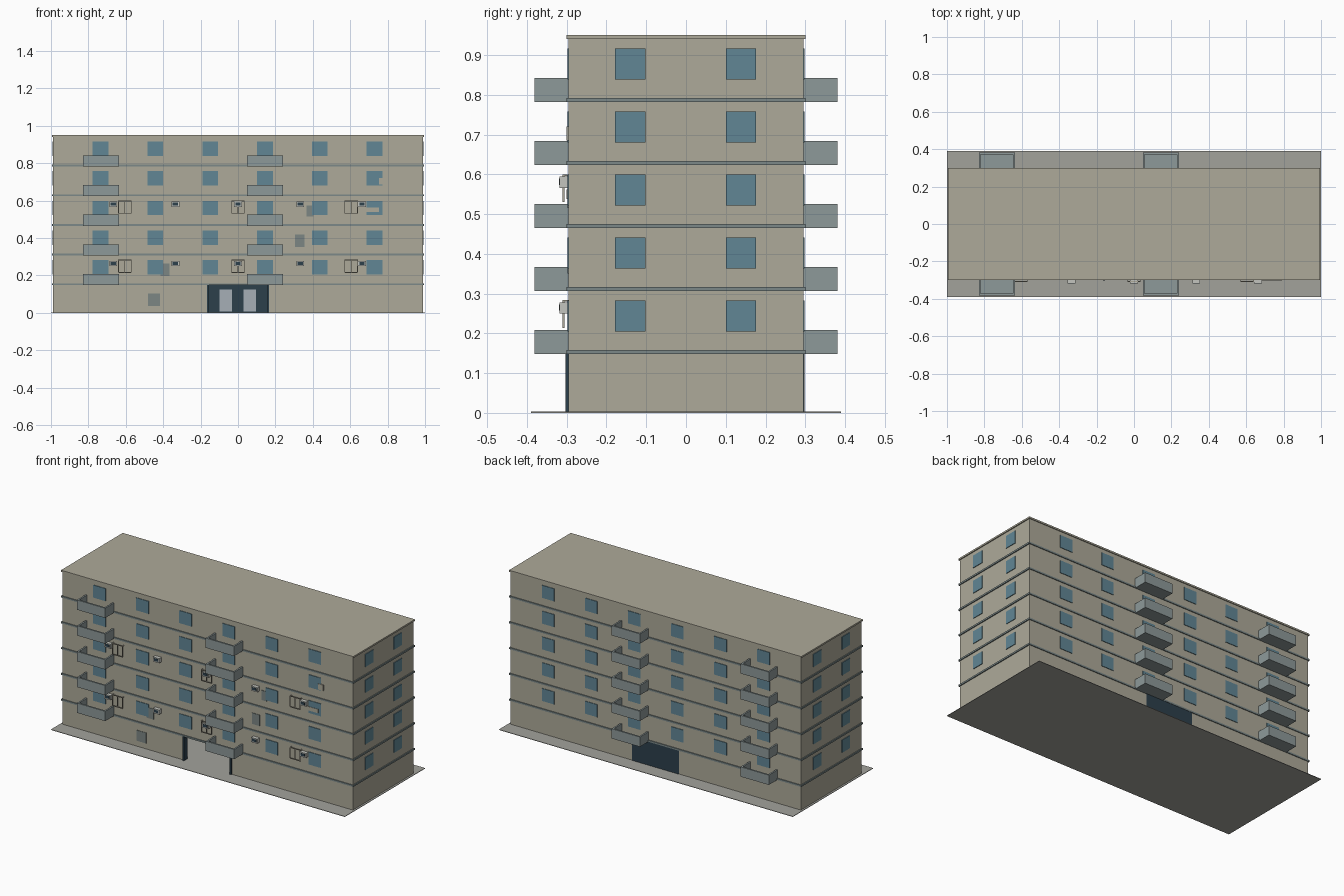
import bpy, bmesh

if "Cube" in bpy.data.objects:
    bpy.data.objects.remove(bpy.data.objects["Cube"])

def mat(name, rgb):
    m = bpy.data.materials.new(name)
    m.diffuse_color = (*rgb, 1)
    m.use_nodes = True
    m.node_tree.nodes["Principled BSDF"].inputs["Base Color"].default_value = m.diffuse_color
    return m

BEIGE = mat("plaster", (0.42, 0.40, 0.32))
SLATE = mat("slate_trim", (0.20, 0.25, 0.25))
BALC = mat("balcony_grey", (0.27, 0.32, 0.32))
GLASS = mat("window_blue", (0.12, 0.24, 0.30))
DARK = mat("door_dark", (0.025, 0.05, 0.07))
PANE = mat("door_pane", (0.38, 0.43, 0.47))
GREY = mat("concrete", (0.36, 0.36, 0.33))
PATCH = mat("worn_patch", (0.20, 0.24, 0.23))
WHITE = mat("unit_casing", (0.55, 0.56, 0.52))

def boxes(name, material, spans):
    """One object from a list of (x0, x1, y0, y1, z0, z1) boxes."""
    bm = bmesh.new()
    for x0, x1, y0, y1, z0, z1 in spans:
        vs = bmesh.ops.create_cube(bm, size=1)["verts"]
        for v in vs:
            v.co = ((x0 + x1) / 2 + v.co.x * (x1 - x0),
                    (y0 + y1) / 2 + v.co.y * (y1 - y0),
                    (z0 + z1) / 2 + v.co.z * (z1 - z0))
    me = bpy.data.meshes.new(name)
    bm.to_mesh(me)
    bm.free()
    me.materials.append(material)
    ob = bpy.data.objects.new(name, me)
    bpy.context.collection.objects.link(ob)
    return ob

X, Y, T = 0.988, 0.295, 0.02       # wall half sizes and thickness
DX, DZ = 0.16, 0.15                # doorway half width and height
STEP = 0.1585
floors = [0.153 + STEP * i for i in range(5)]

# Ground plate, roof
boxes("ground_plate", GREY, [(-1, 1, -0.39, 0.39, 0, 0.003)])
boxes("roof_slab", BEIGE, [(-0.994, 0.994, -0.3, 0.3, 0.94, 0.95)])

# Hollow shell with a doorway in front and back walls
walls = [(-X, -X + T, -Y, Y, 0.003, 0.94), (X - T, X, -Y, Y, 0.003, 0.94)]
for y0, y1 in ((-Y, -Y + T), (Y - T, Y)):
    walls += [(-X + T, -DX, y0, y1, 0.003, 0.94), (DX, X - T, y0, y1, 0.003, 0.94),
              (-DX, DX, y0, y1, DZ, 0.94)]
boxes("walls", BEIGE, walls)

# Floor bands running round the building
boxes("floor_bands", SLATE,
      [(-0.994, 0.994, -0.3, 0.3, z - 0.005, z + 0.005) for z in floors])

# Windows on all four sides
wins = []
for z in floors:
    a, b = z + 0.052, z + 0.129
    for i in range(6):
        x = -0.735 + 0.293 * i
        for s in (-1, 1):
            y = sorted((s * 0.29, s * 0.2985))
            wins.append((x - 0.042, x + 0.042, *y, a, b))
    for y in (-0.14, 0.138):
        for s in (-1, 1):
            x = sorted((s * 0.98, s * 0.992))
            wins.append((*x, y - 0.038, y + 0.038, a, b))
boxes("windows", GLASS, wins)

# Open-topped balconies, front and back
balc = []
for z in floors:
    a, b, w = z - 0.005, z + 0.055, 0.01
    for x0, x1 in ((-0.83, -0.637), (0.047, 0.24)):
        for s in (-1, 1):
            yr = sorted((s * 0.294, s * 0.381))
            yf = sorted((s * 0.371, s * 0.381))
            ys = sorted((s * 0.294, s * 0.371))
            balc += [(x0, x1, *yr, a, a + w), (x0, x1, *yf, a + w, b),
                     (x0, x0 + w, *ys, a + w, b), (x1 - w, x1, *ys, a + w, b)]
boxes("balconies", BALC, balc)

# Entrance: open front doorway with jambs, closed back door with panes inside
boxes("door_jambs", DARK, [(s * DX - 0.005, s * DX + 0.005, -0.303, -0.27, 0.003, DZ)
                           for s in (-1, 1)])
boxes("back_door", DARK, [(-DX, DX, 0.28, 0.298, 0.003, DZ)])
boxes("back_door_panes", PANE, [(-0.1, -0.033, 0.276, 0.281, 0.008, 0.125),
                                (0.03, 0.097, 0.276, 0.281, 0.008, 0.125)])

# Air conditioners with dark grilles on two storeys
units, grilles, frames = [], [], []
for zc in (0.264, 0.58):
    for x in (-0.667, -0.335, 0, 0.333, 0.663):
        units.append((x - 0.021, x + 0.021, -0.318, -0.295, zc - 0.014, zc + 0.014))
        grilles.append((x - 0.014, x + 0.014, -0.3195, -0.317, zc - 0.007, zc + 0.009))
    # Thin wall frames beside the units
    for x in (-0.605, 0, 0.605):
        a, b, h, t = zc - 0.048, zc + 0.018, 0.034, 0.002
        frames += [(x + d - t, x + d + t, -0.31, -0.306, a, b) for d in (-h, 0, h)]
        frames += [(x - h, x + h, -0.31, -0.306, z - t, z + t) for z in (a, b)]
        frames += [(x + d - t, x + d + t, -0.306, -0.294, b - t, b + t) for d in (-h, h)]
boxes("air_conditioners", WHITE, units)
boxes("air_conditioner_grilles", DARK, grilles)
boxes("wall_frames", BEIGE, frames)

# Worn patches on the front wall
boxes("wall_patches", PATCH, [
    (x - w / 2, x + w / 2, -0.2975, -0.29, z - h / 2, z + h / 2)
    for x, z, w, h in ((-0.45, 0.07, 0.065, 0.065), (-0.39, 0.23, 0.05, 0.065),
                       (0.385, 0.545, 0.035, 0.06), (0.33, 0.385, 0.052, 0.068))])
boxes("plaster_patches", BEIGE, [(0.755, 0.79, -0.301, -0.294, 0.685, 0.72),
                                 (0.685, 0.755, -0.301, -0.294, 0.538, 0.562)])
